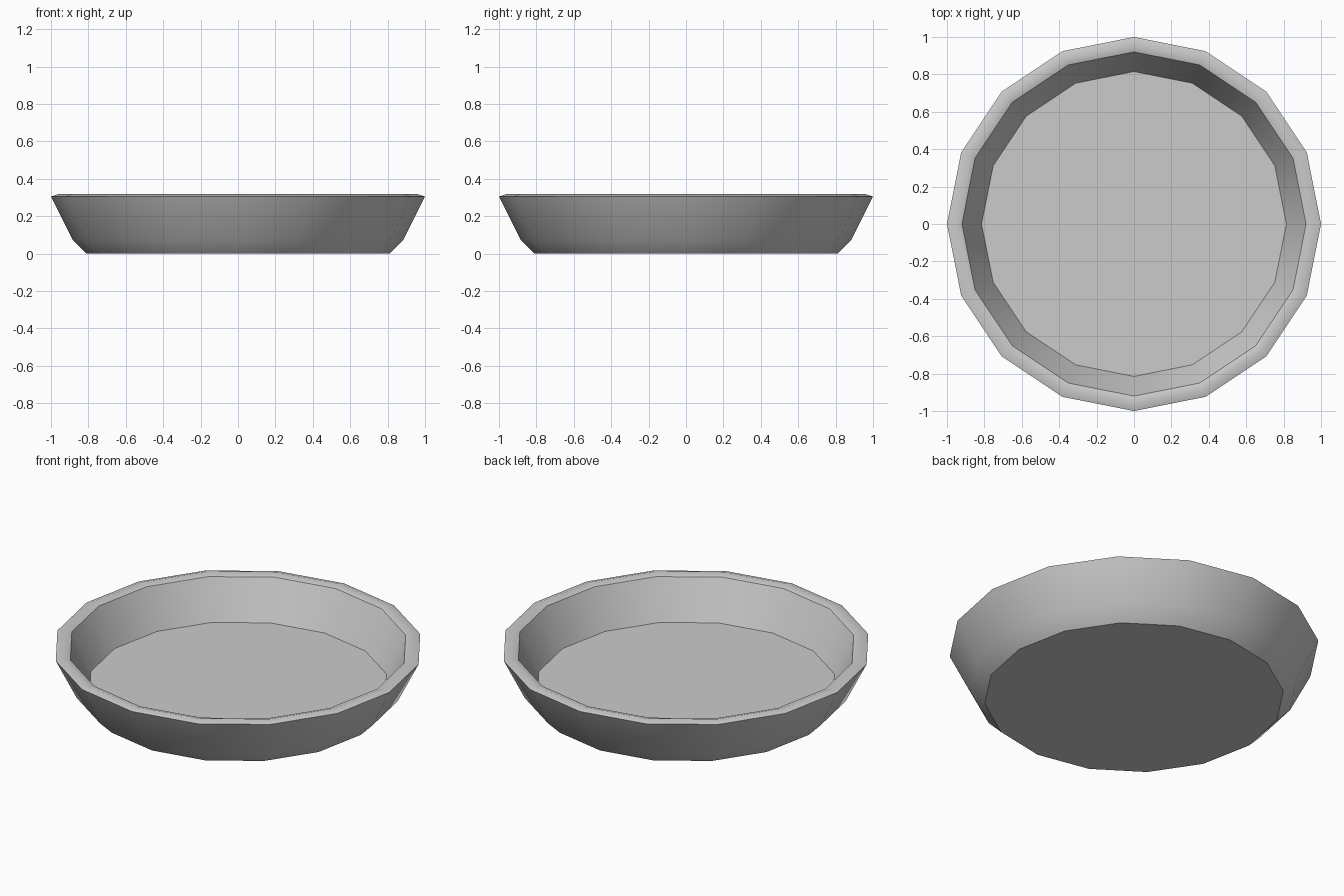
import bpy, bmesh, math

if "Cube" in bpy.data.objects:
    bpy.data.objects.remove(bpy.data.objects["Cube"])

SIDES = 16
# (radius, height) from underside, over the rim, to the inner floor
PROFILE = [(0.81, 0.0), (0.885, 0.075), (1.0, 0.305), (0.96, 0.318),
           (0.92, 0.305), (0.815, 0.08)]

bm = bmesh.new()
rings = []
for r, z in PROFILE:
    rings.append([bm.verts.new((r * math.cos(2 * math.pi * i / SIDES),
                                r * math.sin(2 * math.pi * i / SIDES), z))
                  for i in range(SIDES)])

# walls and rim
for a, b in zip(rings, rings[1:]):
    for i in range(SIDES):
        j = (i + 1) % SIDES
        bm.faces.new((a[i], a[j], b[j], b[i]))

# underside and inner floor
bm.faces.new(rings[0][::-1])
bm.faces.new(rings[-1])
bmesh.ops.recalc_face_normals(bm, faces=bm.faces)

mesh = bpy.data.meshes.new("dish")
bm.to_mesh(mesh)
bm.free()
dish = bpy.data.objects.new("dish", mesh)
bpy.context.collection.objects.link(dish)

# smooth walls, crisp rim and floor edges
bpy.context.view_layer.objects.active = dish
dish.select_set(True)
bpy.ops.object.shade_smooth_by_angle(angle=math.radians(40))
